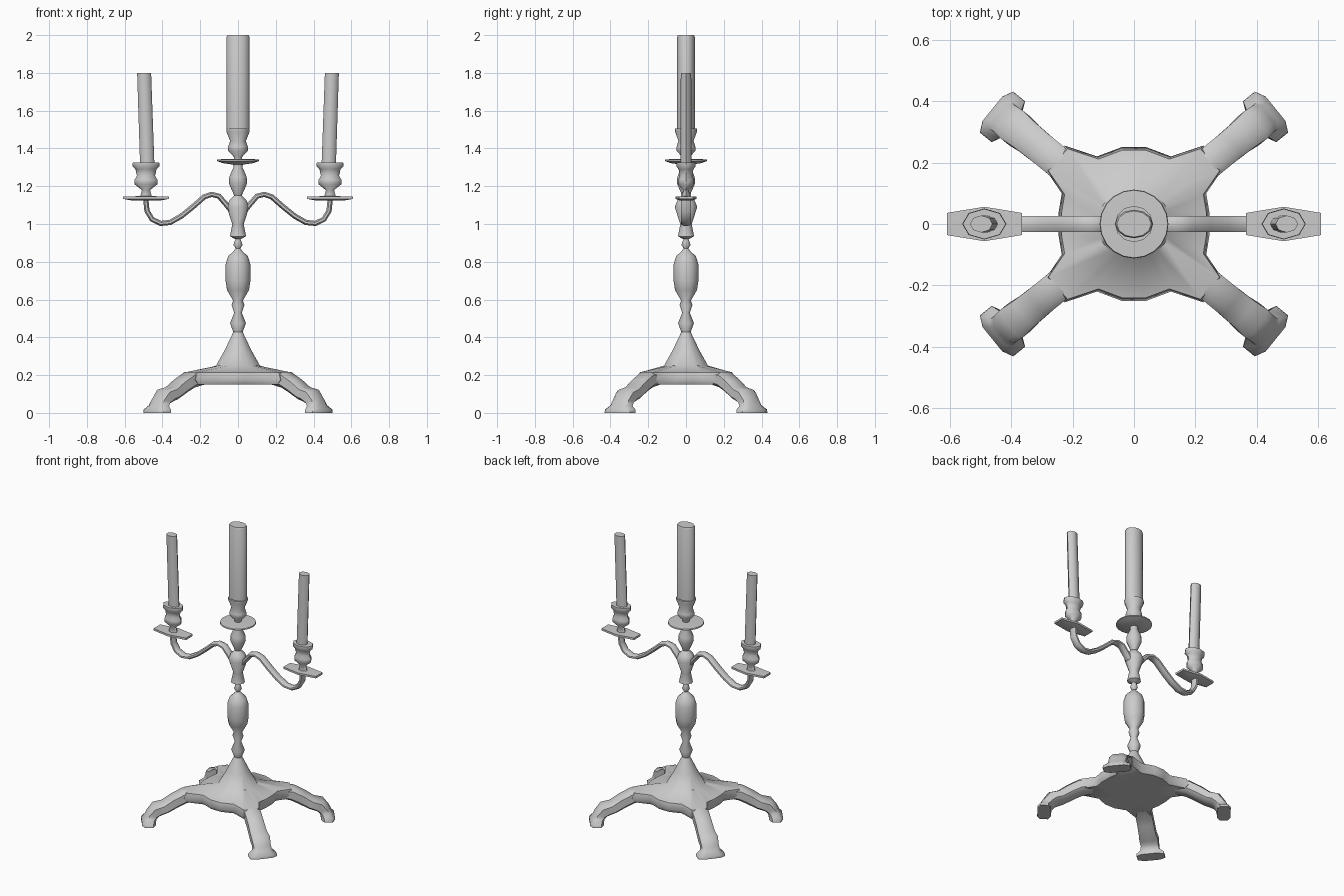
import bpy, bmesh, math
from mathutils import Vector

if "Cube" in bpy.data.objects:
    bpy.data.objects.remove(bpy.data.objects["Cube"])

metal = bpy.data.materials.new("pale_grey")
metal.diffuse_color = (0.6, 0.6, 0.6, 1)
metal.use_nodes = True
metal.node_tree.nodes["Principled BSDF"].inputs["Base Color"].default_value = metal.diffuse_color


def skin(name, rings, angle=50):
    """Bridge closed rings of points into a capped solid."""
    bm = bmesh.new()
    loops = [[bm.verts.new(p) for p in ring] for ring in rings]
    n = len(loops[0])
    for a, b in zip(loops, loops[1:]):
        for i in range(n):
            j = (i + 1) % n
            bm.faces.new((a[i], a[j], b[j], b[i]))
    bm.faces.new(loops[0][::-1])
    bm.faces.new(loops[-1])
    bmesh.ops.recalc_face_normals(bm, faces=bm.faces[:])
    mesh = bpy.data.meshes.new(name)
    bm.to_mesh(mesh)
    bm.free()
    mesh.materials.append(metal)
    ob = bpy.data.objects.new(name, mesh)
    bpy.context.collection.objects.link(ob)
    bpy.ops.object.select_all(action='DESELECT')
    ob.select_set(True)
    bpy.context.view_layer.objects.active = ob
    bpy.ops.object.shade_smooth_by_angle(angle=math.radians(angle))
    return ob


def oval(cx, z, rx, ry, n=12):
    return [(cx + rx * math.cos(2 * math.pi * i / n),
             ry * math.sin(2 * math.pi * i / n), z) for i in range(n)]


def turned(name, profile, cx=0, squash=1.0, n=12):
    """Lathe a (radius, height) profile, flattened in depth by squash."""
    return skin(name, [oval(cx, z, r, r * squash, n) for r, z in profile])


def sweep(name, stations, direction, n=8, power=1.0):
    """Sweep ovals along (distance, height, tilt, half width, half thickness)."""
    d = Vector((direction[0], direction[1], 0)).normalized()
    side = Vector((-d.y, d.x, 0))
    rings = []
    for dist, z, tilt, w, h in stations:
        t = math.radians(tilt)
        up = Vector((0, 0, math.cos(t))) - d * math.sin(t)
        ring = []
        for i in range(n):
            a = 2 * math.pi * (i + 0.5) / n
            c, s = math.cos(a), math.sin(a)
            c = math.copysign(abs(c) ** power, c) / math.cos(math.pi / n) ** power
            s = math.copysign(abs(s) ** power, s) / math.cos(math.pi / n) ** power
            ring.append(d * dist + Vector((0, 0, z)) + side * w * c + up * h * s)
        rings.append(ring)
    return skin(name, rings)


# Turned central stem with drip dish and candle socket
turned("stem", [
    (0.022, 0.42), (0.042, 0.475), (0.020, 0.53), (0.034, 0.57), (0.026, 0.595),
    (0.058, 0.65), (0.066, 0.70), (0.066, 0.785), (0.052, 0.83), (0.030, 0.85),
    (0.012, 0.87), (0.024, 0.89), (0.014, 0.92), (0.043, 0.935), (0.030, 1.00),
    (0.060, 1.09), (0.045, 1.125), (0.020, 1.15), (0.048, 1.215), (0.046, 1.25),
    (0.024, 1.30), (0.026, 1.318)])
turned("centre_dish", [(0.03, 1.315), (0.08, 1.322), (0.112, 1.334),
                       (0.110, 1.342), (0.03, 1.345)], n=20)
turned("centre_socket", [(0.022, 1.34), (0.022, 1.355), (0.054, 1.39), (0.052, 1.41),
                         (0.042, 1.44), (0.062, 1.49), (0.062, 1.505)], squash=0.95)
turned("centre_candle", [(0.061, 1.49), (0.061, 1.99), (0.056, 2.0)], squash=0.76)

# Arms with their dishes, sockets and candles
arm_path = [(0.02, 1.05), (0.06, 1.10), (0.10, 1.147), (0.14, 1.157), (0.18, 1.143),
            (0.24, 1.09), (0.30, 1.042), (0.36, 1.008), (0.41, 1.003),
            (0.455, 1.025), (0.482, 1.07), (0.488, 1.13)]
for label, sx in (("left", -1), ("right", 1)):
    stations = []
    for i, (x, z) in enumerate(arm_path):
        x0, z0 = arm_path[max(i - 1, 0)]
        x1, z1 = arm_path[min(i + 1, len(arm_path) - 1)]
        stations.append((x, z, math.degrees(math.atan2(z1 - z0, x1 - x0)), 0.026, 0.014))
    sweep(label + "_arm", stations, (sx, 0))
    cx = 0.487 * sx
    dish = [(0.122, 0.036), (0.0, 0.056), (-0.122, 0.036)]
    plan = dish + [(x, -y) for x, y in reversed(dish)]
    skin(label + "_dish", [[(cx + x * k, y * k, z) for x, y in plan]
                           for k, z in ((0.6, 1.124), (1, 1.133), (1, 1.146), (0.4, 1.147))], 30)
    turned(label + "_socket", [(0.032, 1.14), (0.022, 1.18), (0.060, 1.21), (0.060, 1.235),
                               (0.048, 1.255), (0.056, 1.29), (0.072, 1.305), (0.070, 1.325)],
           cx, 0.7, 8)
    skin(label + "_candle", [oval(sx * x, z, r, 0.75 * r, 8) for x, z, r in
                             ((0.480, 1.30, 0.038), (0.497, 1.80, 0.037))])

# Spreading base with a conical rise
quarter = [(0.245, 0.04), (0.235, 0.10), (0.29, 0.18), (0.225, 0.255), (0.12, 0.22), (0.04, 0.25)]
outline = (quarter + [(-x, y) for x, y in reversed(quarter)]
           + [(-x, -y) for x, y in quarter] + [(x, -y) for x, y in reversed(quarter)])


def circle_ring(r, z):
    return [(*(Vector(p).normalized() * r), z) for p in outline]


def plan_ring(k, z):
    return [(x * k, y * k, z) for x, y in outline]


skin("base", [plan_ring(0.45, 0.15), plan_ring(0.93, 0.15), plan_ring(1, 0.175),
              plan_ring(0.96, 0.215), circle_ring(0.118, 0.25),
              circle_ring(0.07, 0.335), circle_ring(0.022, 0.435)])

# Four curved legs ending in flared pads
leg = [(0.24, 0.185, 0, 0.050, 0.032), (0.33, 0.175, -15, 0.051, 0.042),
       (0.39, 0.143, -38, 0.051, 0.040), (0.45, 0.105, -30, 0.053, 0.036),
       (0.495, 0.092, -45, 0.058, 0.042), (0.525, 0.062, -75, 0.054, 0.038),
       (0.54, 0.038, -85, 0.058, 0.036), (0.552, 0.018, -90, 0.084, 0.042),
       (0.552, 0.0, -90, 0.086, 0.042)]
for fb, sy in (("front", -1), ("back", 1)):
    for lr, sx in (("left", -1), ("right", 1)):
        sweep(f"{fb}_{lr}_leg", leg, (0.78 * sx, 0.635 * sy), power=0.6)
